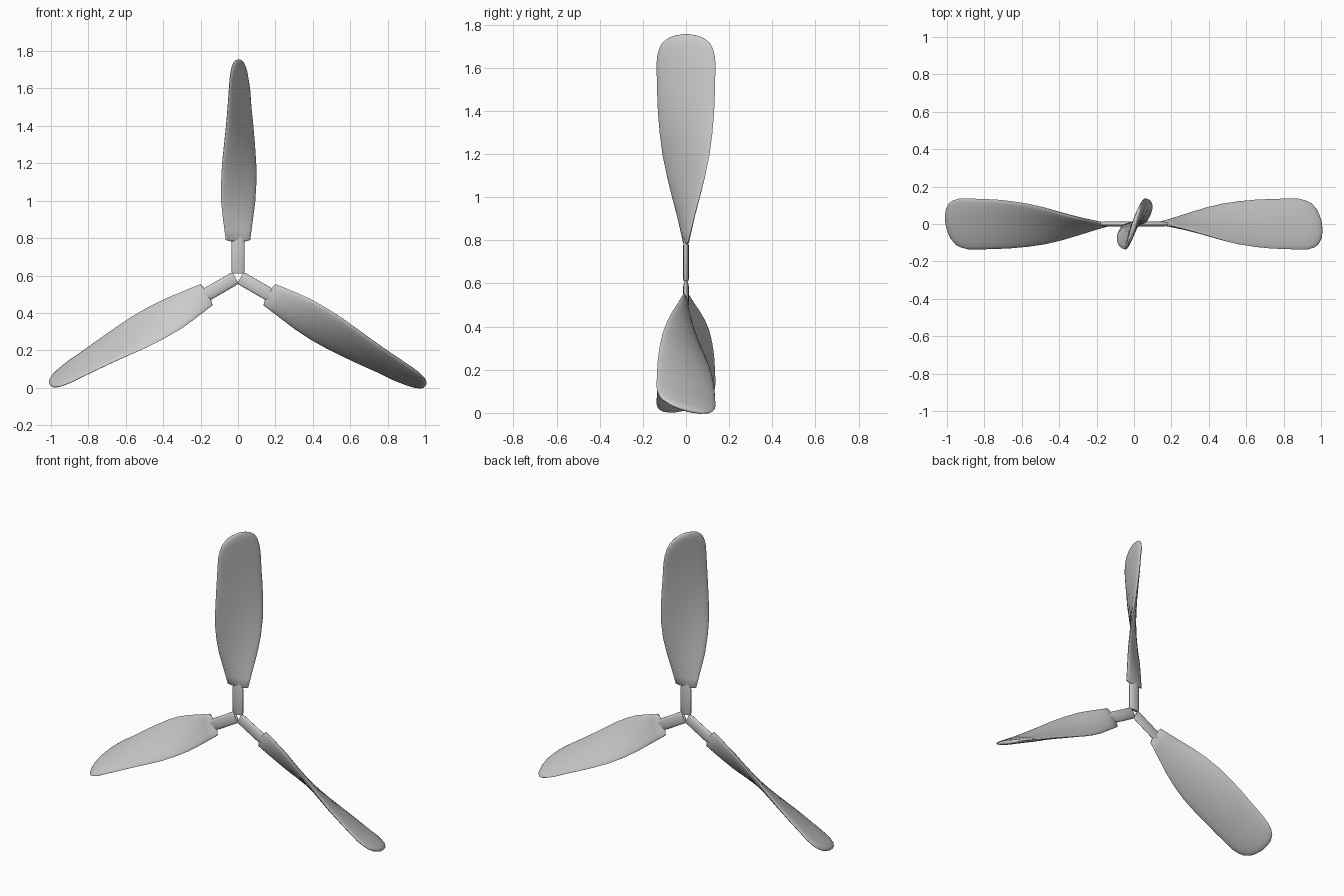
import bpy, bmesh
from math import sin, cos, pi, radians
from mathutils import Matrix

if "Cube" in bpy.data.objects:
    bpy.data.objects.remove(bpy.data.objects["Cube"])

HUB_Z = 0.595
N = 24

def loft(name, sections, spin):
    """Skin (radius, half chord, half thickness, twist, shift) sections along z, then spin about y."""
    bm = bmesh.new()
    rings = []
    for r, c, t, twist, shift in sections:
        a = radians(twist)
        ring = []
        for i in range(N):
            p = 2 * pi * i / N
            u = c * cos(p)
            v = t * sin(p)
            ring.append(bm.verts.new((u * cos(a) - v * sin(a) + shift,
                                      u * sin(a) + v * cos(a), r)))
        rings.append(ring)
    for lo, hi in zip(rings, rings[1:]):
        for i in range(N):
            j = (i + 1) % N
            bm.faces.new((lo[i], lo[j], hi[j], hi[i]))
    bm.faces.new(rings[0][::-1])
    bm.faces.new(rings[-1])
    bmesh.ops.recalc_face_normals(bm, faces=bm.faces)
    bm.transform(Matrix.Translation((0, 0, HUB_Z)) @ Matrix.Rotation(spin, 4, 'Y'))
    mesh = bpy.data.meshes.new(name)
    bm.to_mesh(mesh)
    bm.free()
    ob = bpy.data.objects.new(name, mesh)
    bpy.context.collection.objects.link(ob)
    bpy.context.view_layer.objects.active = ob
    ob.select_set(True)
    bpy.ops.object.shade_smooth_by_angle(angle=radians(45))
    ob.select_set(False)

# Flat oval shank from the hub to the blade root
shank = [(0.015, 0.030, 0.010, 0, 0), (0.025, 0.036, 0.013, 0, 0),
         (0.180, 0.036, 0.013, 0, 0), (0.215, 0.028, 0.010, 0, 0)]

# Twisted blade, widening outward and ending in a rounded tip
blade = [(0.188, 0.040, 0.006, 6, 0), (0.195, 0.066, 0.011, 8, 0),
         (0.25, 0.076, 0.015, 17, 0), (0.32, 0.091, 0.017, 26, 0),
         (0.40, 0.110, 0.018, 34, 0.001), (0.50, 0.129, 0.018, 43, 0.004),
         (0.60, 0.142, 0.018, 50, 0.006), (0.70, 0.147, 0.018, 56, 0.008),
         (0.80, 0.149, 0.018, 61, 0.009), (0.90, 0.148, 0.017, 65, 0.008),
         (1.00, 0.147, 0.017, 68, 0.008), (1.05, 0.144, 0.017, 70, 0.006),
         (1.09, 0.133, 0.016, 71, 0.005), (1.12, 0.116, 0.015, 72, 0.004),
         (1.145, 0.082, 0.013, 72, 0.003), (1.155, 0.050, 0.009, 72, 0.003),
         (1.16, 0.018, 0.004, 72, 0.003)]

for k, side in enumerate(("top", "right", "left")):
    loft("shank_" + side, shank, k * 2 * pi / 3)
    loft("blade_" + side, blade, k * 2 * pi / 3)
